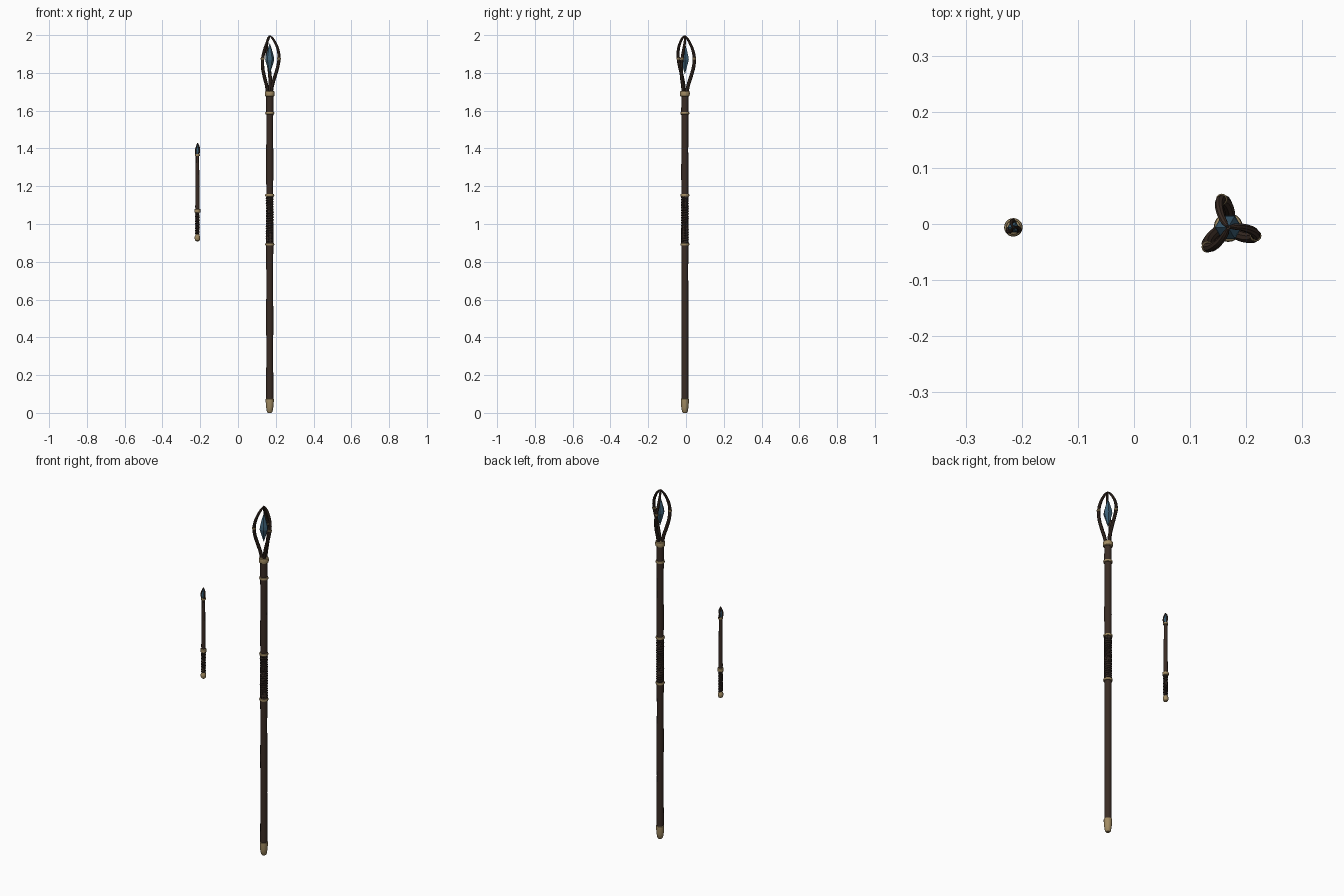
import bpy, bmesh, math
from math import sin, cos, pi, radians

if "Cube" in bpy.data.objects:
    bpy.data.objects.remove(bpy.data.objects["Cube"])

def mat(name, c):
    m = bpy.data.materials.new(name)
    m.diffuse_color = (*c, 1)
    m.use_nodes = True
    m.node_tree.nodes["Principled BSDF"].inputs["Base Color"].default_value = m.diffuse_color
    return m

WOOD = mat("dark wood", (0.042, 0.025, 0.018))
LEATHER = mat("dark leather", (0.022, 0.014, 0.011))
BRASS = mat("old brass", (0.36, 0.26, 0.125))
BLUE = mat("blue crystal", (0.045, 0.115, 0.18))

def finish(ob, m, smooth=True):
    ob.data.materials.clear()
    ob.data.materials.append(m)
    bpy.ops.object.select_all(action='DESELECT')
    ob.select_set(True)
    bpy.context.view_layer.objects.active = ob
    if smooth:
        bpy.ops.object.shade_smooth_by_angle(angle=radians(35))
    return ob

def lathe(name, c, profile, m, n=16, smooth=True, wobble=0.0):
    """Closed turned shape from (radius, z) pairs, bottom to top."""
    bm = bmesh.new()
    rings = []
    for k, (r, z) in enumerate(profile):
        rings.append([bm.verts.new((
            c[0] + r * (1 + wobble * sin(3 * i + k * 2.1)) * cos(2 * pi * i / n),
            c[1] + r * (1 + wobble * sin(3 * i + k * 2.1)) * sin(2 * pi * i / n), z))
            for i in range(n)])
    for a, b in zip(rings, rings[1:]):
        for i in range(n):
            j = (i + 1) % n
            bm.faces.new((a[i], a[j], b[j], b[i]))
    bm.faces.new(rings[0][::-1])
    bm.faces.new(rings[-1])
    me = bpy.data.meshes.new(name)
    bm.to_mesh(me)
    bm.free()
    ob = bpy.data.objects.new(name, me)
    bpy.context.collection.objects.link(ob)
    return finish(ob, m, smooth)

def tube(name, pts, radii, m, kind='BEZIER', sides=2):
    """Round rod along points with its own radius at each point."""
    cu = bpy.data.curves.new(name, 'CURVE')
    cu.dimensions = '3D'
    cu.bevel_depth = 1.0
    cu.bevel_resolution = sides
    cu.resolution_u = 4
    cu.use_fill_caps = True
    sp = cu.splines.new(kind)
    ps = sp.bezier_points if kind == 'BEZIER' else sp.points
    ps.add(len(pts) - 1)
    for p, co, r in zip(ps, pts, radii):
        if kind == 'BEZIER':
            p.co = co
            p.handle_left_type = p.handle_right_type = 'AUTO'
        else:
            p.co = (*co, 1)
        p.radius = r
    ob = bpy.data.objects.new(name, cu)
    bpy.context.collection.objects.link(ob)
    bpy.ops.object.select_all(action='DESELECT')
    ob.select_set(True)
    bpy.context.view_layer.objects.active = ob
    bpy.ops.object.convert(target='MESH')
    return finish(bpy.context.object, m)

def band(name, c, z, r, h):
    lathe(name, c, [(r * .8, z - h / 2), (r * .95, z - h * .4), (r, z - h * .15),
                    (r, z + h * .15), (r * .95, z + h * .4), (r * .8, z + h / 2)], BRASS, 20)

def wrap(name, c, z0, z1, r, thick, turns):
    n = turns * 14
    pts = [(c[0] + r * cos(2 * pi * i / 14), c[1] + r * sin(2 * pi * i / 14),
            z0 + (z1 - z0) * i / n) for i in range(n + 1)]
    tube(name, pts, [thick] * len(pts), LEATHER, 'POLY', 1)

def claws(name, c, shape, start, twist):
    """Three twisted prongs; shape rows are (z, distance, thickness)."""
    for k in range(3):
        pts = []
        for i, (z, d, t) in enumerate(shape):
            a = radians(start + 120 * k + twist * (i / (len(shape) - 1) - .5))
            pts.append((c[0] + d * cos(a), c[1] + d * sin(a), z))
        tube(f"{name}_{k + 1}", pts, [s[2] for s in shape], WOOD)

# ---------- staff ----------
S = (0.168, -0.006)
N = 16
lathe("staff_shaft", S, [(0.0185 + 0.0008 * sin(i * 1.7), 0.05 + 1.64 * i / N)
                         for i in range(N + 1)], WOOD, 12, True, 0.03)
lathe("staff_foot_cap", S, [(0.010, 0), (0.015, 0.006), (0.019, 0.03),
                            (0.0215, 0.06), (0.0215, 0.074), (0.018, 0.076)], BRASS, 16)
for z, r, h in ((0.892, .024, .014), (1.152, .024, .014), (1.587, .024, .014), (1.69, .026, .030)):
    band("staff_band", S, z, r, h)
wrap("staff_grip_wrap", S, 0.90, 1.145, 0.0150, 0.0066, 18)

# cage of three prongs meeting at the top
claws("cage_prong", S, [(1.685, .010, .0095), (1.73, .017, .0095), (1.78, .032, .0095),
                        (1.83, .046, .0092), (1.875, .051, .0088), (1.92, .045, .008),
                        (1.96, .029, .007), (1.985, .013, .006), (1.997, .002, .003)], 103, 62)
# small brass rings and thorns on the prongs
for k in range(3):
    a = radians(103 + 120 * k)
    p = (S[0] + .051 * cos(a), S[1] + .051 * sin(a))
    lathe("prong_ring", p, [(.0088, 1.870), (.0104, 1.872), (.0104, 1.879), (.0088, 1.881)], BRASS, 12)

# faceted crystal floating in the cage
lathe("staff_crystal", S, [(.001, 1.795), (.012, 1.83), (.024, 1.868), (.022, 1.885),
                           (.011, 1.925), (.001, 1.955)], BLUE, 6, False)

# ---------- wand ----------
W = (-0.215, -0.006)
lathe("wand_shaft", W, [(.0095, .93), (.0095, 1.06), (.0115, 1.09), (.0105, 1.18),
                        (.0098, 1.27), (.009, 1.37)], WOOD, 12, True, 0.03)
lathe("wand_pommel", W, [(.005, .908), (.011, .912), (.0145, .922), (.0145, .932),
                         (.011, .940), (.010, .944)], BRASS, 16)
wrap("wand_grip_wrap", W, .944, 1.062, .0088, .0040, 13)
band("wand_guard_band", W, 1.07, .0165, .02)
band("wand_tip_band", W, 1.365, .0130, .012)
claws("wand_prong", W, [(1.36, .007, .0042), (1.38, .0105, .0042), (1.397, .0112, .0038),
                        (1.413, .0075, .003), (1.428, .001, .0016)], 103, 60)
lathe("wand_crystal", W, [(.006, 1.362), (.0105, 1.385), (.0095, 1.398), (.001, 1.424)],
      BLUE, 6, False)
